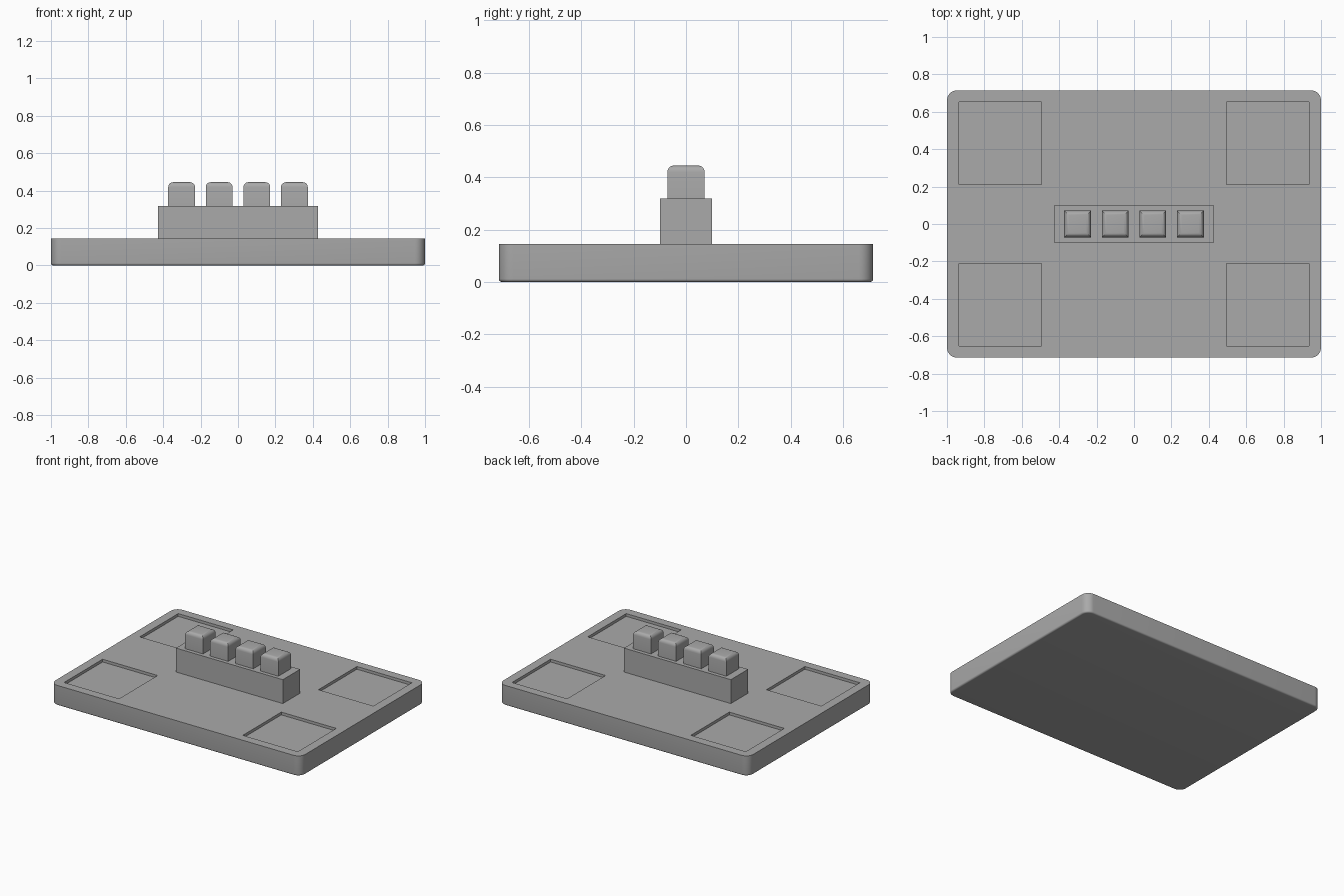
import bpy
import bmesh
from math import radians

cube = bpy.data.objects.get("Cube")
if cube:
    bpy.data.objects.remove(cube, do_unlink=True)

# One grey for the whole model
grey = bpy.data.materials.new("plain_grey")
grey.use_nodes = True
colour = (0.4, 0.4, 0.4, 1)
grey.diffuse_color = colour
grey.node_tree.nodes["Principled BSDF"].inputs["Base Color"].default_value = colour


def bevel(bm, edges, radius, segments):
    bmesh.ops.bevel(bm, geom=edges, offset=radius, segments=segments,
                    profile=0.5, affect="EDGES", clamp_overlap=True)


def box(name, size, x, y, bottom, corner=0, top=0, base=0):
    """Box with optional rounding of its upright, top and bottom edges."""
    bm = bmesh.new()
    bmesh.ops.create_cube(bm, size=1)
    for v in bm.verts:
        v.co.x *= size[0]
        v.co.y *= size[1]
        v.co.z = (v.co.z + 0.5) * size[2]
    if corner:
        bevel(bm, [e for e in bm.edges
                   if abs(e.verts[0].co.z - e.verts[1].co.z) > 0.01], corner, 8)
    for radius, level in ((top, size[2]), (base, 0)):
        if radius:
            rim = [e for e in bm.edges
                   if all(abs(v.co.z - level) < 1e-5 for v in e.verts)]
            bevel(bm, rim, radius, 5)
    mesh = bpy.data.meshes.new(name)
    bm.to_mesh(mesh)
    bm.free()
    mesh.materials.append(grey)
    obj = bpy.data.objects.new(name, mesh)
    obj.location = (x, y, bottom)
    bpy.context.collection.objects.link(obj)
    return obj


def select_only(obj):
    bpy.ops.object.select_all(action="DESELECT")
    obj.select_set(True)
    bpy.context.view_layer.objects.active = obj


# Base plate with rounded corners and a softened bottom rim
BASE_TOP = 0.145
DEPTH = 0.02
plate = box("base_plate", (2, 1.43, BASE_TOP), 0, 0, 0, corner=0.055, base=0.012)

# Four shallow square recesses, one near each corner
for sx in (-1, 1):
    for sy in (-1, 1):
        cutter = box("recess_cutter", (0.44, 0.44, 0.1),
                     sx * 0.715, sy * 0.432, BASE_TOP - DEPTH)
        cutter.hide_render = True
        cut = plate.modifiers.new("recess", "BOOLEAN")
        cut.operation = "DIFFERENCE"
        cut.solver = "EXACT"
        cut.object = cutter
        select_only(plate)
        bpy.ops.object.modifier_apply(modifier=cut.name)
        bpy.data.objects.remove(cutter, do_unlink=True)

# Raised block in the middle
BLOCK_TOP = 0.318
box("centre_block", (0.855, 0.197, BLOCK_TOP - BASE_TOP), 0, 0, BASE_TOP)

# Row of four buttons with rounded tops
buttons = [box(f"button_{i + 1}", (0.143, 0.143, 0.127),
               (i - 1.5) * 0.201, 0, BLOCK_TOP, top=0.026) for i in range(4)]

for obj in [plate] + buttons:
    select_only(obj)
    bpy.ops.object.shade_smooth_by_angle(angle=radians(30))
